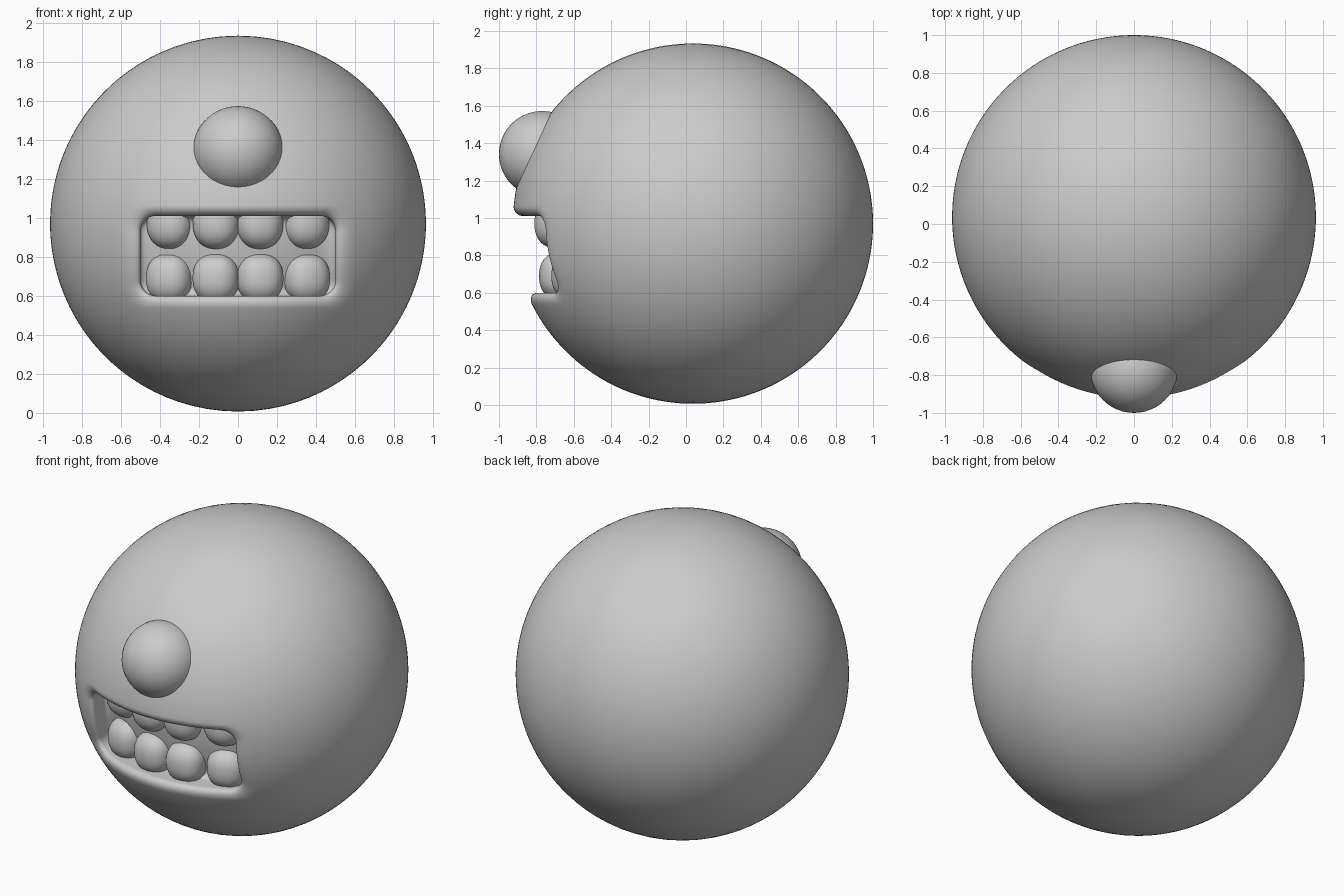
import bpy, bmesh
from math import sin, cos, pi, sqrt, radians
from mathutils import Vector

if "Cube" in bpy.data.objects:
    bpy.data.objects.remove(bpy.data.objects["Cube"])

R, C = 0.963, Vector((0, 0.037, 0.97))     # body radius and centre


def rounded_rect(hw, zc, hh, r, arc=12, wide=40, tall=20):
    """Outline in x/z with a fixed point count, so outlines can be lofted."""
    corners = [(hw - r, zc + hh - r, 0), (-hw + r, zc + hh - r, 1),
               (-hw + r, zc - hh + r, 2), (hw - r, zc - hh + r, 3)]
    pts = []
    for i, (x, z, q) in enumerate(corners):
        for k in range(arc + 1):
            a = (q + k / arc) * pi / 2
            pts.append(Vector((x + r * cos(a), z + r * sin(a))))
        nx, nz, nq = corners[(i + 1) % 4]
        a = (q + 1) * pi / 2
        end = Vector((nx + r * cos(a), nz + r * sin(a)))
        start, n = pts[-1].copy(), (wide if q % 2 == 0 else tall)
        pts += [start.lerp(end, k / n) for k in range(1, n)]
    return pts


def on_front(p, depth=0.0):
    """Point on the front of the body, pushed in by depth."""
    y = C.y - sqrt(R * R - p.x ** 2 - (p.y - C.z) ** 2)
    return Vector((p.x, y + depth, p.y))


def finish(bm, name):
    bmesh.ops.recalc_face_normals(bm, faces=bm.faces[:])
    me = bpy.data.meshes.new(name)
    bm.to_mesh(me)
    bm.free()
    me.shade_smooth()
    ob = bpy.data.objects.new(name, me)
    bpy.context.collection.objects.link(ob)
    return ob


# Body: rings from the mouth's back wall, over the lips, round to the back pole
outer = rounded_rect(0.60, 0.80, 0.265, 0.13)
inner = rounded_rect(0.50, 0.805, 0.205, 0.08)
mid = Vector((0, 0.805))
DEPTH, LIP, FIL = 0.20, 0.06, 0.06
rings = []
for s in (0.15, 0.3, 0.45, 0.6):                      # back wall
    rings.append([on_front(mid.lerp(p, s), DEPTH) for p in inner])
for k in range(9):                                    # fillet to the side wall
    t = k / 8 * pi / 2
    s = 1 - 0.25 * (1 - sin(t))
    rings.append([on_front(mid.lerp(p, s), DEPTH - FIL * (1 - cos(t))) for p in inner])
for k in range(13):                                   # rolled lip
    t = (1 - k / 12) * pi / 2
    rings.append([on_front(o.lerp(i, sin(t)), LIP * (1 - cos(t)))
                  for o, i in zip(outer, inner)])
axis = (on_front(Vector((0, 0.80))) - C).normalized()
rim = [(on_front(p) - C).normalized() for p in outer]
for k in range(1, 72):                                # rest of the ball
    ring = []
    for d in rim:
        ang = axis.angle(d)
        side = (d - axis * d.dot(axis)).normalized()
        a = ang + (pi - ang) * k / 72
        ring.append(C + R * (axis * cos(a) + side * sin(a)))
    rings.append(ring)

bm = bmesh.new()
rows = [[bm.verts.new(p) for p in ring] for ring in rings]
n = len(outer)
for a, b in zip(rows, rows[1:]):
    for i in range(n):
        bm.faces.new((a[i], a[(i + 1) % n], b[(i + 1) % n], b[i]))
for row, tip in ((rows[0], on_front(mid, DEPTH)), (rows[-1], C - R * axis)):
    v = bm.verts.new(tip)
    for i in range(n):
        bm.faces.new((row[i], row[(i + 1) % n], v))
finish(bm, "body")


def ball(name, loc, size, turn=0.0, square=1.0):
    """Ellipsoid; square < 1 makes its outline boxier."""
    bm = bmesh.new()
    bmesh.ops.create_uvsphere(bm, u_segments=48, v_segments=32, radius=1)
    for v in bm.verts:
        e = 2 / square
        f = sum(abs(c) ** e for c in v.co) ** (-1 / e)
        v.co = Vector([c * f * s for c, s in zip(v.co, size)])
    ob = finish(bm, name)
    ob.location = loc
    ob.rotation_euler.z = radians(turn)
    return ob


# Single eye
ball("eye", (0, -0.768, 1.342), (0.232, 0.232, 0.23))

# Two rows of teeth set along the curve of the mouth
for x in (-0.347, -0.112, 0.112, 0.347):
    far = abs(x) > 0.2
    turn = 60 * x
    ball("upper_tooth", (x, -0.63 if far else -0.70, 0.97),
         (0.119, 0.11, 0.13), turn, 0.9)
    ball("lower_tooth", (x * 1.01, -0.605 if far else -0.675, 0.69),
         (0.119, 0.11, 0.125), turn, 0.86)
